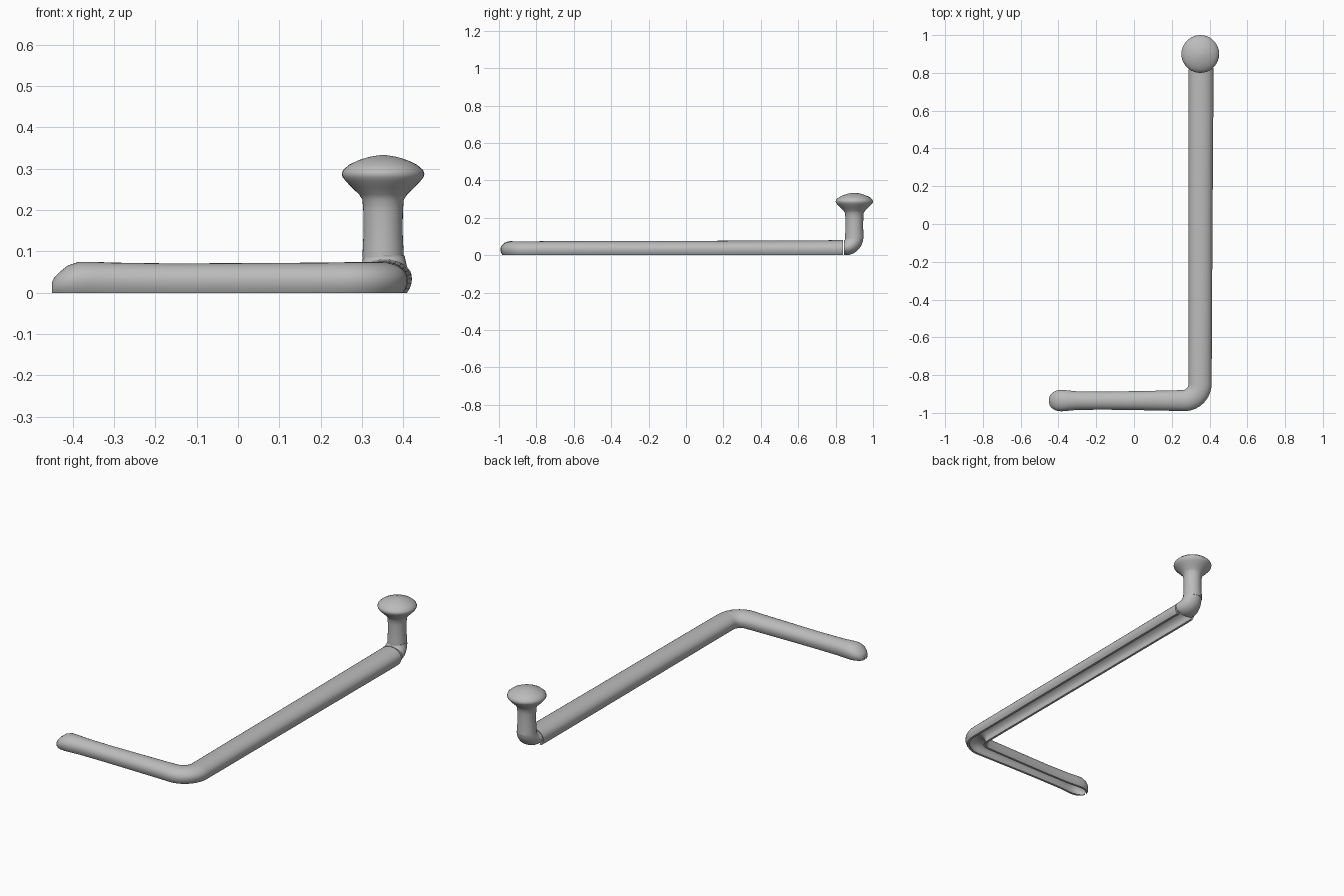
import bpy, bmesh
from math import sin, cos, pi, radians
from mathutils import Vector

cube = bpy.data.objects.get("Cube")
if cube:
    bpy.data.objects.remove(cube, do_unlink=True)

GREY = (0.5, 0.5, 0.5, 1)
mat = bpy.data.materials.new("plain grey")
mat.use_nodes = True
mat.diffuse_color = GREY
bsdf = mat.node_tree.nodes["Principled BSDF"]
bsdf.inputs["Base Color"].default_value = GREY
bsdf.inputs["Roughness"].default_value = 0.6


def loft(name, rings):
    """Skin a list of closed rings and cap both ends."""
    bm = bmesh.new()
    loops = [[bm.verts.new(p) for p in ring] for ring in rings]
    for a, b in zip(loops, loops[1:]):
        for i in range(len(a)):
            j = (i + 1) % len(a)
            bm.faces.new((a[i], a[j], b[j], b[i]))
    bm.faces.new(loops[0])
    bm.faces.new(loops[-1])
    bmesh.ops.recalc_face_normals(bm, faces=bm.faces)
    mesh = bpy.data.meshes.new(name)
    bm.to_mesh(mesh)
    bm.free()
    mesh.materials.append(mat)
    obj = bpy.data.objects.new(name, mesh)
    bpy.context.collection.objects.link(obj)
    bpy.ops.object.select_all(action='DESELECT')
    obj.select_set(True)
    bpy.context.view_layer.objects.active = obj
    bpy.ops.object.shade_smooth_by_angle(angle=radians(40))
    return obj


def arch(w, h, n=20):
    """Rounded arch, slightly tucked in at the open bottom."""
    tuck = radians(35)
    pts = []
    for i in range(n + 1):
        a = -tuck + (pi + 2 * tuck) * i / n
        s = sin(a)
        z = 0.42 * h + (0.58 * h * s if s > 0 else 0.42 * h * s / sin(tuck))
        pts.append((w * cos(a), z))
    return pts


def channel(x, y, yaw, w, h, wall=0.015):
    """Hollow, open-bottomed section standing across the path."""
    inner = arch(max(w - wall, 0.003), max(h - wall, 0.003))
    side = Vector((sin(yaw), -cos(yaw), 0))
    return [Vector((x, y, 0)) + side * u + Vector((0, 0, z))
            for u, z in arch(w, h) + inner[::-1]]


# Short arm with a rounded tip, the corner, then the long arm
ARM_Y, BEND = -0.935, 0.09
arm = [(-0.45, 0.012, 0.026), (-0.445, 0.028, 0.036), (-0.432, 0.042, 0.05),
       (-0.412, 0.053, 0.066), (-0.385, 0.057, 0.075), (-0.35, 0.054, 0.075),
       (-0.3, 0.049, 0.073), (-0.15, 0.048, 0.071), (0, 0.05, 0.072),
       (0.2, 0.054, 0.073)]
rings = [channel(x, ARM_Y, 0, w, h) for x, w, h in arm]
for i in range(11):
    a = pi / 2 * i / 10
    rings.append(channel(0.26 + BEND * sin(a), ARM_Y + BEND - BEND * cos(a), a,
                         0.056 + 0.005 * sin(a), 0.074))
for y, w, h in [(-0.4, 0.062, 0.076), (0.2, 0.064, 0.077),
                (0.7, 0.066, 0.079), (0.8, 0.066, 0.08),
                (0.84, 0.064, 0.081)]:
    rings.append(channel(0.35 + 0.005 * (y + 0.85) / 1.7, y, pi / 2, w, h))
loft("angled_bar", rings)


def oval(x, y, z, tilt, rx, rt, n=36):
    """Oval ring; tilt turns it from facing back to facing up."""
    up = Vector((0, -sin(tilt), cos(tilt)))
    return [Vector((x, y, z)) + Vector((rx * cos(2 * pi * i / n), 0, 0))
            + up * rt * sin(2 * pi * i / n) for i in range(n)]


# Elbow turning up from the long arm into the post
elbow = []
for i in range(11):
    f = i / 10
    a = pi / 2 * f
    r = 0.05 + 0.003 * f
    elbow.append(oval(0.355 - 0.002 * f, 0.846 + r * sin(a), 0.09 - r * cos(a),
                      a, 0.065 - 0.015 * f, 0.04 + 0.009 * f))
loft("elbow", elbow)

# Slightly waisted post flaring into a domed round knob
profile = [(0.085, 0.05), (0.11, 0.049), (0.15, 0.047), (0.2, 0.048),
           (0.225, 0.05), (0.238, 0.058), (0.255, 0.076), (0.27, 0.09),
           (0.28, 0.098), (0.288, 0.1), (0.297, 0.097), (0.31, 0.082),
           (0.321, 0.059), (0.329, 0.033), (0.333, 0.008)]
loft("post_and_knob", [oval(0.351, 0.9, z, pi / 2, r, r) for z, r in profile])
